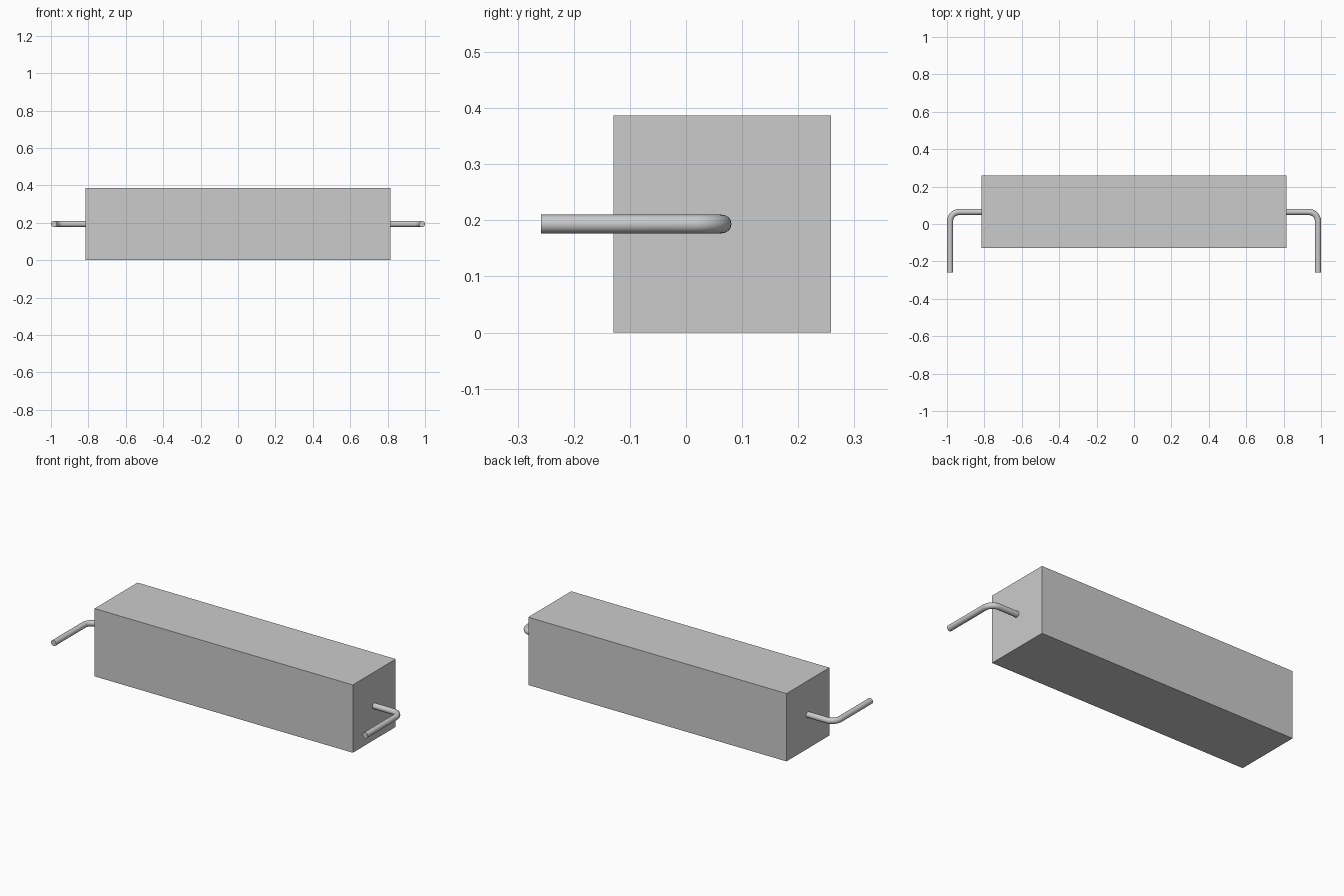
import bpy
from math import sin, cos, pi, radians

if "Cube" in bpy.data.objects:
    bpy.data.objects.remove(bpy.data.objects["Cube"])

HALF_LEN = 0.815             # half length of the body
SIZE = 0.387                 # square section of the body
BODY_Y = 0.0645              # body and lead axis in y
AXIS_Z = SIZE / 2
WIRE_R, BEND_R = 0.0165, 0.05
LEAD_X, TIP_Y = 1 - WIRE_R, -0.258

# Square body
bpy.ops.mesh.primitive_cube_add(size=1, location=(0, BODY_Y, AXIS_Z))
body = bpy.context.object
body.name = "resistor_body"
body.scale = (2 * HALF_LEN, SIZE, SIZE)
bpy.ops.object.transform_apply(location=False, rotation=False, scale=True)


def add_lead(name, side):
    """Round wire leaving the body end and bending to the front."""
    path = [(HALF_LEN - 0.01, BODY_Y)]
    steps = 8
    for i in range(steps + 1):
        a = pi / 2 * (1 - i / steps)
        path.append((LEAD_X - BEND_R + BEND_R * cos(a),
                     BODY_Y - BEND_R + BEND_R * sin(a)))
    path.append((LEAD_X, TIP_Y))

    curve = bpy.data.curves.new(name, 'CURVE')
    curve.dimensions = '3D'
    curve.bevel_depth = WIRE_R
    curve.bevel_resolution = 6
    curve.use_fill_caps = True
    spline = curve.splines.new('POLY')
    spline.points.add(len(path) - 1)
    for point, (x, y) in zip(spline.points, path):
        point.co = (side * x, y, AXIS_Z, 1)

    lead = bpy.data.objects.new(name, curve)
    bpy.context.collection.objects.link(lead)
    bpy.ops.object.select_all(action='DESELECT')
    lead.select_set(True)
    bpy.context.view_layer.objects.active = lead
    bpy.ops.object.convert(target='MESH')
    bpy.ops.object.shade_smooth_by_angle(angle=radians(40))


# Bent wire leads
add_lead("left_lead", -1)
add_lead("right_lead", 1)
